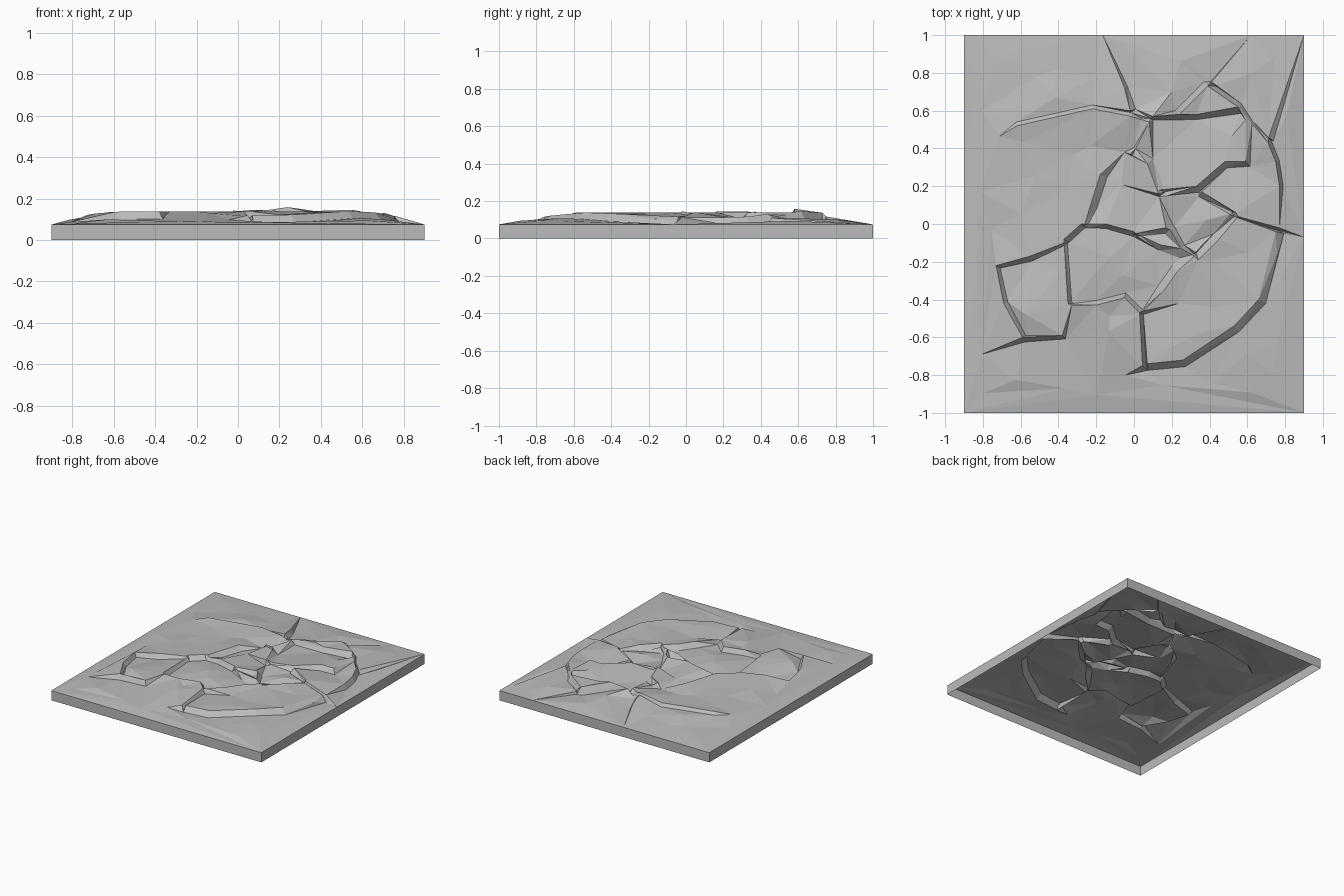
import bpy, bmesh, random
from mathutils import Vector
from mathutils.geometry import delaunay_2d_cdt

cube = bpy.data.objects.get("Cube")
if cube:
    bpy.data.objects.remove(cube, do_unlink=True)

random.seed(4)
HALF_X, HALF_Y, EDGE_Z = 0.9, 1.0, 0.075
points, heights, edges = [], [], []


def rise(x, y):
    """How far the ground has climbed from the tile border (0 to 1)."""
    across = min(1, (HALF_X - abs(x)) / 0.27)
    along = min(1, (HALF_Y - abs(y)) / 0.42)
    return max(0, across * along)


def ground(x, y):
    return EDGE_Z + 0.05 * rise(x, y)


def add_point(x, y, lift):
    x = max(-HALF_X, min(HALF_X, x))
    y = max(-HALF_Y, min(HALF_Y, y))
    points.append(Vector((x, y)))
    heights.append(ground(x, y) + lift * min(1, 3 * rise(x, y)))
    return len(points) - 1


def fault(path, start_width=0.035, end_width=None, high=0.014, low=0.02):
    """A ledge: a raised rim along the path and a foot on its left side."""
    end_width = start_width if end_width is None else end_width
    path = [Vector(p) for p in path]
    last = len(path) - 1
    rim, foot = [], []
    for i, p in enumerate(path):
        before = (p - path[i - 1]).normalized() if i else Vector((0, 0))
        after = (path[i + 1] - p).normalized() if i < last else Vector((0, 0))
        direction = (before + after).normalized()
        width = start_width + (end_width - start_width) * i / last
        side = Vector((-direction.y, direction.x)) * width
        rim.append(add_point(p.x, p.y, high))
        foot.append(add_point(p.x + side.x, p.y + side.y, -low))
    for line in (rim, foot):
        edges.extend(zip(line, line[1:]))


# Tile corners
for sx in (-1, 1):
    for sy in (-1, 1):
        add_point(sx * HALF_X, sy * HALF_Y, 0)

# Left slab: sunken behind, raised in front
fault([(-.18, .26), (-.23, .1), (-.28, 0), (-.37, -.08), (-.55, -.17),
       (-.73, -.22), (-.69, -.42), (-.59, -.6)], .04, .02)
fault([(-.37, -.1), (-.35, -.42), (-.38, -.59), (-.58, -.6)], .025)

# Central slab
fault([(-.02, .37), (.07, .32), (.13, .16), (.17, -.02)], .04, high=.02)
fault([(.16, -.02), (0, -.04), (-.15, 0), (-.26, 0)], .03, .02)
fault([(.25, -.13), (.14, -.11), (.01, -.05)], .05, .01)
fault([(.19, -.03), (.25, -.13), (.32, -.17)], .03, .02)
fault([(-.33, -.43), (-.2, -.43), (-.05, -.39), (.03, -.47)], .025)

# Back slab and the wedge standing behind it
fault([(-.01, .36), (.08, .54)], .045)
fault([(-.62, .52), (-.22, .61), (-.02, .57), (.08, .54)], .02, high=.01, low=.01)
fault([(.56, .62), (.33, .58), (.1, .57)], .035, .02)
fault([(.24, .58), (.39, .73)], .03, high=.034)
fault([(.39, .73), (.55, .62), (.71, .43)], .03, .02, high=.026)
fault([(.59, .55), (.59, .33), (.48, .33), (.33, .2), (.13, .18)], .035)

# Cracks running out to the tile border
fault([(-.17, 1), (-.05, .72), (-.02, .6)], .005, .03)
fault([(.62, 1), (.41, .75)], .005, .03)
fault([(.9, 1), (.71, .45)], .002, .03)
fault([(.71, .43), (.75, .33), (.77, .2)], .02)
fault([(.9, -.06), (.77, -.02), (.54, .06), (.36, .17)], .01, .03)

# Front right slab
fault([(.05, -.46), (.16, -.35), (.23, -.25), (.34, -.19), (.45, -.08), (.55, .04)], .04)
fault([(.03, -.48), (.045, -.75)], .02)
fault([(.75, -.04), (.66, -.4), (.53, -.54), (.26, -.72), (.07, -.74)], .045, .035)

# Loose facets between the ledges
ledge_points = list(points)
for column in range(-4, 5):
    for row in range(-4, 5):
        spot = Vector((column * 0.19 + random.uniform(-0.07, 0.07),
                       row * 0.21 + random.uniform(-0.07, 0.07)))
        if abs(spot.x) < 0.84 and min((spot - p).length for p in ledge_points) > 0.075:
            add_point(spot.x, spot.y, random.uniform(-0.007, 0.009))

# Ground surface, triangulated along the ledges
flat, _, triangles, sources, _, _ = delaunay_2d_cdt(points, edges, [], 0, 0.004)
bm = bmesh.new()
for p, source in zip(flat, sources):
    z = sum(heights[i] for i in source) / len(source) if source else ground(p.x, p.y)
    bm.verts.new((p.x, p.y, z))
bm.verts.ensure_lookup_table()
for triangle in triangles:
    bm.faces.new([bm.verts[i] for i in triangle])
bmesh.ops.recalc_face_normals(bm, faces=bm.faces)
if sum(f.normal.z for f in bm.faces) < 0:
    bmesh.ops.reverse_faces(bm, faces=bm.faces)

# Skirt: border dropped straight down, open underneath
border = [e for e in bm.edges if e.is_boundary]
skirt = bmesh.ops.extrude_edge_only(bm, edges=border)["geom"]
for v in skirt:
    if isinstance(v, bmesh.types.BMVert):
        v.co.z = 0

mesh = bpy.data.meshes.new("cracked_ground")
bm.to_mesh(mesh)
bm.free()

stone = bpy.data.materials.new("grey_stone")
stone.use_nodes = True
color = (0.5, 0.5, 0.5, 1)
stone.diffuse_color = color
stone.node_tree.nodes["Principled BSDF"].inputs["Base Color"].default_value = color
mesh.materials.append(stone)
tile = bpy.data.objects.new("cracked_ground", mesh)
bpy.context.collection.objects.link(tile)
